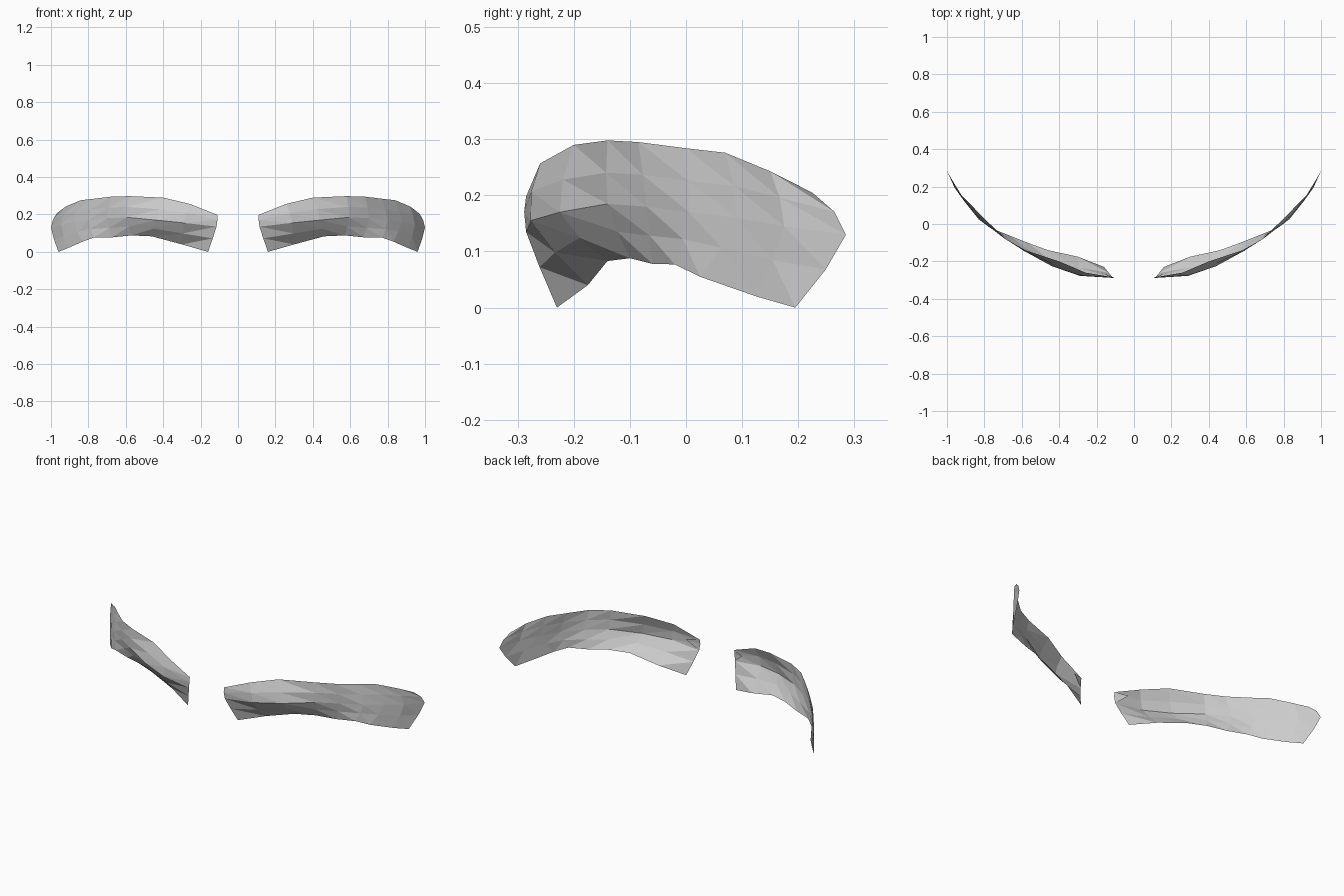
import bpy, bmesh
from mathutils import Vector

if "Cube" in bpy.data.objects:
    bpy.data.objects.remove(bpy.data.objects["Cube"])

# Guide lines of one brow, running from the inner end to the outer end
top = [(.11, -.285, .198), (.26, -.26, .257), (.40, -.20, .29), (.58, -.14, .298),
       (.68, -.085, .295), (.77, 0, .284), (.84, .07, .276), (.92, .15, .243), (.97, .225, .205)]
ridge = [(.115, -.285, .135), (.29, -.277, .155), (.44, -.225, .17), (.595, -.14, .185),
         (.70, -.07, .18), (.80, .005, .17), (.875, .09, .16), (.945, .175, .145), (1, .285, .13)]
bottom = [(.16, -.23, 0), (.30, -.175, .04), (.46, -.14, .083), (.57, -.10, .088),
          (.67, -.06, .078), (.77, -.02, .077), (.83, .025, .055), (.91, .125, .02), (.96, .195, 0)]


def section(t, m, b):
    """Five points across the strip, gently bulged between the guides."""
    t, m, b = Vector(t), Vector(m), Vector(b)
    bulge = (2 * m - t - b) / 16
    return [t, (t + m) / 2 + bulge, m, (m + b) / 2 + bulge, b]


# Curved strip
bm = bmesh.new()
cols = [[bm.verts.new(p) for p in section(*g)] for g in zip(top, ridge, bottom)]
for a, b in zip(cols, cols[1:]):
    for i in range(4):
        bm.faces.new((a[i], a[i + 1], b[i + 1])) 
        bm.faces.new((a[i], b[i + 1], b[i]))

# Small flap folded in behind the inner end
tip = bm.verts.new((.18, -.258, .19))
for i in range(2):
    bm.faces.new((cols[0][i + 1], cols[0][i], tip))

mesh = bpy.data.meshes.new("eyebrows")
bm.to_mesh(mesh)
bm.free()
brows = bpy.data.objects.new("eyebrows", mesh)
bpy.context.collection.objects.link(brows)

# Matching brow on the other side
mirror = brows.modifiers.new("mirror", 'MIRROR')
mirror.use_axis[0] = True
mirror.use_mirror_merge = False
